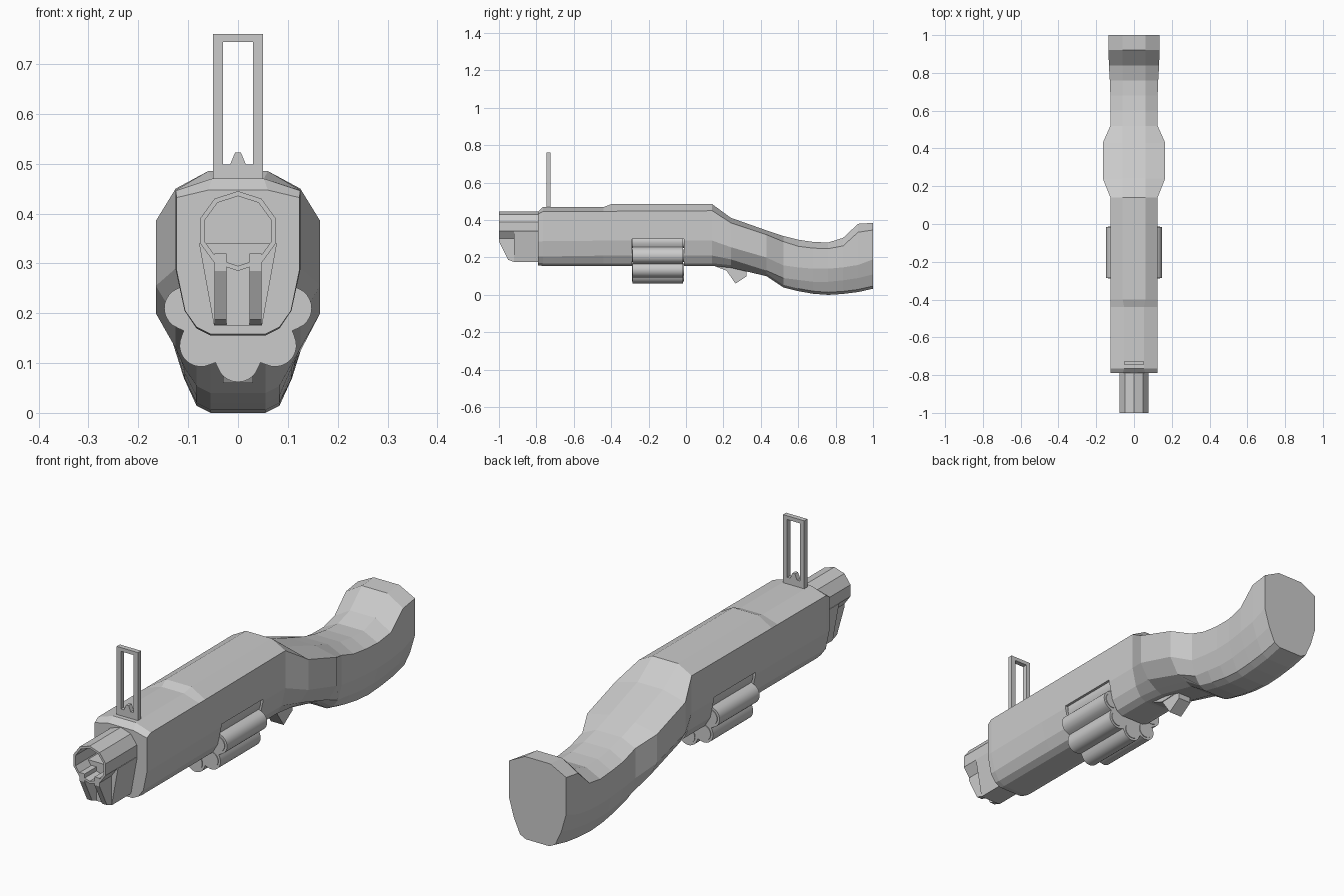
import bpy, bmesh, math
from mathutils import Matrix

if "Cube" in bpy.data.objects:
    bpy.data.objects.remove(bpy.data.objects["Cube"])


def finish(bm, name):
    bmesh.ops.recalc_face_normals(bm, faces=bm.faces)
    me = bpy.data.meshes.new(name)
    bm.to_mesh(me)
    bm.free()
    ob = bpy.data.objects.new(name, me)
    bpy.context.collection.objects.link(ob)
    return ob


def loft(name, rings):
    """Skin closed rings of equal length and cap both ends."""
    bm = bmesh.new()
    rows = [[bm.verts.new(p) for p in r] for r in rings]
    n = len(rows[0])
    for a, b in zip(rows, rows[1:]):
        for i in range(n):
            j = (i + 1) % n
            bm.faces.new((a[i], a[j], b[j], b[i]))
    bm.faces.new(rows[0])
    bm.faces.new(rows[-1])
    return finish(bm, name)


def section(y, top, edge, low, low2, bot, w, a=0.06):
    """Symmetric twelve-sided cross-section of the body and stock."""
    half = [(a, top), (w, edge), (w, low), (w * 0.45 + 0.051, low2),
            (0.083, bot + 0.014), (0.055, bot)]
    return [(x, y, z) for x, z in half] + [(-x, y, z) for x, z in reversed(half)]


def prism_y(name, pts, y0, y1):
    return loft(name, [[(x, y, z) for x, z in pts] for y in (y0, y1)])


def prism_x(name, pts, x0, x1):
    return loft(name, [[(x, y, z) for y, z in pts] for x in (x0, x1)])


def cut(ob, cutter):
    m = ob.modifiers.new("cut", 'BOOLEAN')
    m.operation, m.object, m.solver = 'DIFFERENCE', cutter, 'EXACT'
    cutter.hide_render = True
    cutter.hide_set(True)


# main body with a slot for the drum
body = loft("body", [
    section(-0.79, 0.447, 0.432, 0.285, 0.205, 0.158, 0.123),
    section(-0.765, 0.47, 0.446, 0.287, 0.205, 0.155, 0.125, 0.052),
    section(-0.44, 0.47, 0.447, 0.29, 0.21, 0.155, 0.125, 0.052),
    section(-0.40, 0.485, 0.447, 0.29, 0.21, 0.155, 0.125),
    section(0.14, 0.485, 0.45, 0.29, 0.21, 0.155, 0.125)])
slot = prism_y("slot_cutter", [(-0.3, 0), (0.3, 0), (0.3, 0.3), (-0.3, 0.3)], -0.29, -0.01)
cut(body, slot)

# curved shoulder stock
stock = [
    (0.14, 0.485, 0.45, 0.29, 0.21, 0.155, 0.125),
    (0.24, 0.412, 0.385, 0.255, 0.19, 0.145, 0.165),
    (0.43, 0.345, 0.322, 0.20, 0.13, 0.10, 0.165),
    (0.52, 0.315, 0.285, 0.158, 0.09, 0.04, 0.125),
    (0.60, 0.295, 0.26, 0.147, 0.08, 0.02, 0.125),
    (0.68, 0.283, 0.25, 0.14, 0.07, 0.006, 0.125),
    (0.76, 0.28, 0.247, 0.14, 0.07, 0.0, 0.128),
    (0.84, 0.305, 0.262, 0.147, 0.078, 0.005, 0.133),
    (0.92, 0.38, 0.335, 0.16, 0.09, 0.015, 0.135),
    (1.00, 0.385, 0.347, 0.19, 0.11, 0.033, 0.135)]
loft("stock", [section(*s) for s in stock])

# ten-sided barrel, hollow at the muzzle
def ring(y, r):
    return [(r * math.sin(i * math.tau / 10), y, 0.365 + r * math.cos(i * math.tau / 10))
            for i in range(10)]


loft("barrel", [ring(-0.82, 0.07), ring(-1.0, 0.07), ring(-1.0, 0.08), ring(-0.78, 0.08)])

# lug under the barrel with two forward blades
prism_y("barrel_lug", [(-0.078, 0.34), (-0.048, 0.175), (0.048, 0.175), (0.078, 0.34)],
        -0.92, -0.78)
for side, x0 in (("left", -0.047), ("right", 0.023)):
    prism_x("lug_blade_" + side,
            [(-1.0, 0.32), (-1.0, 0.285), (-0.95, 0.187), (-0.915, 0.175), (-0.915, 0.32)],
            x0, x0 + 0.024)

# fluted drum with eight chambers
R, r, cz = 0.105, 0.043, 0.21
outline = []
for i in range(96):
    t = i * math.tau / 96
    d = (t + math.pi / 8) % (math.pi / 4) - math.pi / 8
    s = r * r - (R * math.sin(d)) ** 2
    q = max(0.118, R * math.cos(d) + math.sqrt(max(s, 0)))
    outline.append((q * math.cos(t), cz + q * math.sin(t)))
drum = prism_y("drum", outline, -0.285, -0.015)
bm = bmesh.new()
for i in range(8):
    t = i * math.pi / 4
    bmesh.ops.create_cone(bm, cap_ends=True, segments=24, radius1=0.033, radius2=0.033, depth=0.276,
                          matrix=Matrix.Translation((R * math.cos(t), -0.15, cz + R * math.sin(t)))
                          @ Matrix.Rotation(math.pi / 2, 4, 'X'))
chambers = finish(bm, "drum_chambers")
for ob in (drum, chambers):
    bpy.context.view_layer.objects.active = ob
    bpy.ops.object.select_all(action='DESELECT')
    ob.select_set(True)
    bpy.ops.object.shade_smooth_by_angle(angle=math.radians(30))

# folding ladder sight: frame ring plus notch bead
def rect(y, x, z0, z1):
    return [(-x, y, z0), (x, y, z0), (x, y, z1), (-x, y, z1)]


bm = bmesh.new()
loops = [rect(-0.746, 0.05, 0.455, 0.76), rect(-0.725, 0.05, 0.455, 0.76),
         rect(-0.725, 0.03, 0.498, 0.744), rect(-0.746, 0.03, 0.498, 0.744)]
rows = [[bm.verts.new(p) for p in l] for l in loops]
for k in range(4):
    a, b = rows[k], rows[(k + 1) % 4]
    for i in range(4):
        j = (i + 1) % 4
        bm.faces.new((a[i], a[j], b[j], b[i]))
finish(bm, "sight_frame")
prism_y("sight_bead", [(-0.017, 0.496), (0.017, 0.496), (0.006, 0.522), (-0.006, 0.522)],
        -0.746, -0.725)

# trigger and its mount
prism_x("trigger_mount", [(0.13, 0.165), (0.15, 0.155), (0.22, 0.128), (0.33, 0.132), (0.33, 0.16)],
        -0.033, 0.033)
prism_x("trigger", [(0.215, 0.14), (0.22, 0.125), (0.265, 0.06), (0.325, 0.10), (0.32, 0.145)],
        -0.03, 0.03)
